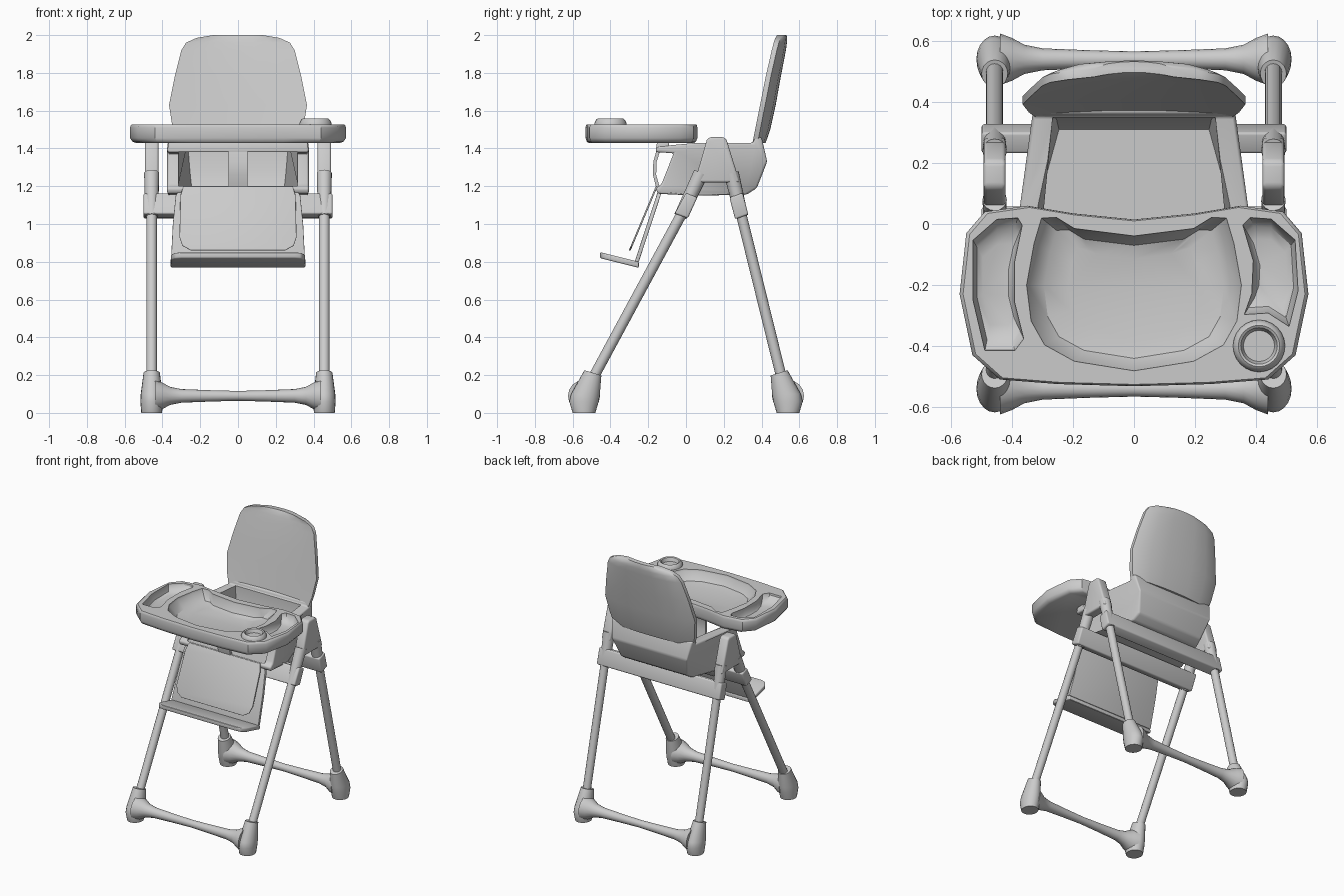
import bpy, bmesh, math
from mathutils import Vector

if "Cube" in bpy.data.objects:
    bpy.data.objects.remove(bpy.data.objects["Cube"])

grey = bpy.data.materials.new("light grey plastic")
grey.use_nodes = True
grey.diffuse_color = (0.6, 0.6, 0.6, 1)
grey.node_tree.nodes["Principled BSDF"].inputs["Base Color"].default_value = grey.diffuse_color


def loft(name, rings, bevel=0, angle=35):
    """Skin a list of closed rings and cap both ends."""
    bm = bmesh.new()
    rows = [[bm.verts.new(p) for p in ring] for ring in rings]
    n = len(rows[0])
    for a, b in zip(rows, rows[1:]):
        for i in range(n):
            bm.faces.new((a[i], a[(i + 1) % n], b[(i + 1) % n], b[i]))
    bm.faces.new(rows[0][::-1])
    bm.faces.new(rows[-1])
    bmesh.ops.recalc_face_normals(bm, faces=bm.faces)
    mesh = bpy.data.meshes.new(name)
    bm.to_mesh(mesh)
    bm.free()
    mesh.materials.append(grey)
    obj = bpy.data.objects.new(name, mesh)
    bpy.context.collection.objects.link(obj)
    bpy.ops.object.select_all(action='DESELECT')
    obj.select_set(True)
    bpy.context.view_layer.objects.active = obj
    if bevel:
        mod = obj.modifiers.new("bevel", 'BEVEL')
        mod.width, mod.segments = bevel, 3
        bpy.ops.object.modifier_apply(modifier="bevel")
    bpy.ops.object.shade_smooth_by_angle(angle=math.radians(angle))
    return obj


def prism(name, profile, half, shape=lambda y, z: 1, bevel=0):
    """Side profile (y, z) stretched across x, with an optional width rule."""
    return loft(name, [[(s * half * shape(y, z), y, z) for y, z in profile]
                       for s in (-1, 1)], bevel)


def tube(name, points, radii, sides=16):
    """Round bar through points, with a radius at each."""
    axis = (Vector(points[-1]) - Vector(points[0])).normalized()
    u = axis.orthogonal().normalized()
    v = axis.cross(u)
    turns = [math.tau * i / sides for i in range(sides)]
    return loft(name, [[Vector(p) + r * (u * math.cos(t) + v * math.sin(t)) for t in turns]
                       for p, r in zip(points, radii)])


def cut(obj, cutter):
    mod = obj.modifiers.new("cut", 'BOOLEAN')
    mod.object, mod.solver = cutter, 'EXACT'
    bpy.context.view_layer.objects.active = obj
    bpy.ops.object.modifier_apply(modifier="cut")
    bpy.data.objects.remove(cutter)
    bpy.ops.object.select_all(action='DESELECT')
    obj.select_set(True)
    bpy.ops.object.shade_smooth_by_angle(angle=math.radians(35))


def mirrored(half):
    """Close a half outline that starts and ends on x = 0."""
    return half + [(-x, y) for x, y in half[-2:0:-1]]


def stack(outline, levels):
    """Copies of an outline at (height, scale) about its middle."""
    cx = (min(p[0] for p in outline) + max(p[0] for p in outline)) / 2
    cy = (min(p[1] for p in outline) + max(p[1] for p in outline)) / 2
    return [[(cx + (x - cx) * s, cy + (y - cy) * s, z) for x, y in outline] for z, s in levels]


# Legs, sleeves, hubs and feet
for side, sx in (("right", -1), ("left", 1)):
    x = sx * 0.457
    for end, top, mid, low in (("front", (0.08, 1.27), (-0.03, 1.04), (-0.50, 0.17)),
                               ("rear", (0.24, 1.27), (0.295, 1.04), (0.51, 0.17))):
        name = f"{end}_{side}"
        tube(name + "_leg", [(x, *mid), (x, *low)], [0.028, 0.028])
        tube(name + "_sleeve", [(x, *top), (x, *mid)], [0.04, 0.034])
        sy = 1 if end == "rear" else -1
        rings = [[(x + rx * math.cos(t), sy * (cy + ry * math.sin(t)), z + tilt * math.sin(t))
                  for t in [math.tau * i / 20 for i in range(20)]]
                 for z, cy, rx, ry, tilt in ((0, 0.54, 0.055, 0.06, 0), (0.06, 0.54, 0.06, 0.078, 0),
                                             (0.1, 0.532, 0.058, 0.076, 0),
                                             (0.212, 0.493, 0.043, 0.045, 0.014))]
        loft(name + "_foot", rings)
    hub = prism(side + "_hub", [(0.045, 1.22), (0.11, 1.445), (0.125, 1.46), (0.2, 1.46),
                                (0.215, 1.445), (0.285, 1.22)], 0.036, bevel=0.012)
    hub.location.x = x

# Floor bars flare into the feet
for end, y in (("front", -0.54), ("rear", 0.54)):
    xs = [(0.44, 0.085), (0.40, 0.07), (0.36, 0.048), (0.3, 0.036), (0.15, 0.03)]
    path = xs + [(0, 0.026)] + [(-a, r) for a, r in xs[::-1]]
    tube(end + "_floor_bar", [(a, y, 0.09) for a, r in path], [r for a, r in path])

# Flat cross rails under the seat, tilted with the legs
prism("front_cross_rail", [(0.0, 1.165), (0.06, 1.14), (0.01, 1.03), (-0.06, 1.055)], 0.5, bevel=0.01)
prism("rear_cross_rail", [(0.23, 1.14), (0.30, 1.165), (0.33, 1.05), (0.26, 1.025)], 0.5, bevel=0.01)


# Seat shell, narrower toward the back and the bottom
def taper(y, z):
    back = min(max((y - 0.06) / 0.32, 0), 1)
    return 1 - 0.12 * back - 0.2 * back * max(1.4 - z, 0) / 0.25


shell = prism("seat_shell", [(-0.15, 1.16), (-0.16, 1.19), (-0.13, 1.21), (-0.065, 1.375),
                             (-0.16, 1.38), (-0.155, 1.41), (0.06, 1.43), (0.355, 1.43),
                             (0.36, 1.46), (0.40, 1.46), (0.43, 1.33), (0.375, 1.19),
                             (0.32, 1.155), (0.06, 1.15)], 0.375, taper, 0.012)
cut(shell, prism("seat_cutter", [(-0.4, 1.2), (0.06, 1.2), (0.31, 1.2), (0.345, 1.28),
                                 (0.355, 1.6), (0.06, 1.6), (-0.4, 1.6)], 0.315, taper))
prism("seat_front_bar", [(-0.16, 1.38), (-0.155, 1.43), (-0.09, 1.43), (-0.09, 1.38)], 0.37, bevel=0.008)
prism("crotch_post", [(-0.15, 1.41), (-0.173, 1.33), (-0.175, 1.26), (-0.155, 1.18),
                      (-0.135, 1.18), (-0.158, 1.26), (-0.155, 1.33), (-0.13, 1.41)], 0.05)

# Backrest, curved across its back
rings = []
for z, w, thick in ((1.43, 0.325, 0.055), (1.5, 0.345, 0.065), (1.63, 0.365, 0.068),
                    (1.78, 0.335, 0.065), (1.92, 0.3, 0.06), (1.96, 0.275, 0.055),
                    (1.985, 0.22, 0.048), (2.0, 0.13, 0.035)):
    y = 0.365 + 0.2 * (z - 1.42) + 0.5 * (0.068 - thick) * (z > 1.9)
    us = [-1, -0.9, -0.65, -0.3, 0, 0.3, 0.65, 0.9, 1]
    front = [(u * w, y - 0.015 * u * u, z) for u in us]
    rear = [(u * w, y + thick - (thick - 0.022) * abs(u) ** 4 - 0.01 * u * u, z) for u in us[::-1]]
    rings.append(front + rear)
loft("backrest", rings)

# Leg rest: panel, raised pad and foot plate
panel = [(0.30, 1.2), (0.33, 1.15), (0.345, 1.0), (0.355, 0.8)]
pad = [(0.29, 1.2), (0.305, 1.15), (0.31, 0.93), (0.295, 0.885), (0.25, 0.86)]


def sheet(name, half, depth, thick):
    outline = half + [(-x, z) for x, z in half[::-1]]
    loft(name, [[(x, depth(z) + d, z) for x, z in outline] for d in (0, thick)], 0.003)


sheet("leg_rest_panel", panel, lambda z: -0.14 - 0.33 * (1.2 - z), 0.022)
sheet("leg_rest_pad", pad, lambda z: -0.16 - 0.42 * (1.2 - z), 0.01)
plate = [(0, -0.455), (0.3, -0.455), (0.335, -0.445), (0.355, -0.41), (0.357, -0.25), (0, -0.25)]
outline = mirrored(plate)
loft("foot_plate", [[(x, y, 0.768 + h - 0.25 * (y + 0.25)) for x, y in outline]
                    for h in (0, 0.032)], 0.008)

# Tray with a main basin and two side pockets
rim = mirrored([(0, 0.015), (0.2, 0.035), (0.35, 0.06), (0.49, 0.04), (0.55, -0.03),
                (0.572, -0.23), (0.53, -0.43), (0.44, -0.51), (0.25, -0.525), (0, -0.532)])
tray = loft("tray", stack(rim, [(1.43, 0.95), (1.438, 0.98), (1.455, 1.0), (1.51, 1.0),
                                (1.522, 0.992), (1.528, 0.98)]))
basin = mirrored([(0, -0.035), (0.2, -0.01), (0.26, 0.027), (0.31, 0.025), (0.335, -0.06),
                  (0.36, -0.2), (0.345, -0.32), (0.3, -0.4), (0.2, -0.455), (0, -0.487)])
right_pocket = [(-0.45, 0.02), (-0.38, 0.025), (-0.365, 0), (-0.39, -0.12), (-0.39, -0.26),
                (-0.36, -0.38), (-0.39, -0.42), (-0.49, -0.42), (-0.53, -0.25), (-0.53, -0.05)]
left_pocket = [(0.45, 0.02), (0.38, 0.025), (0.355, 0.0), (0.39, -0.12), (0.385, -0.23),
               (0.36, -0.3), (0.44, -0.295), (0.51, -0.34), (0.54, -0.22), (0.53, -0.05)]
for outline, floor in ((basin, 1.452), (right_pocket, 1.47), (left_pocket, 1.47)):
    cut(tray, loft("tray_cutter", stack(outline, [(floor, 0.6), (floor + 0.012, 0.82),
                                                  (1.515, 0.97), (1.56, 1.0)])))

# Cup ring on the tray
ring = [(0.41 + math.cos(math.tau * i / 24), -0.4 + math.sin(math.tau * i / 24)) for i in range(24)]
loft("cup_holder", stack(ring, [(1.5, 0.087), (1.535, 0.085), (1.553, 0.075), (1.558, 0.068),
                                (1.553, 0.06), (1.525, 0.05), (1.515, 0.03)]))
